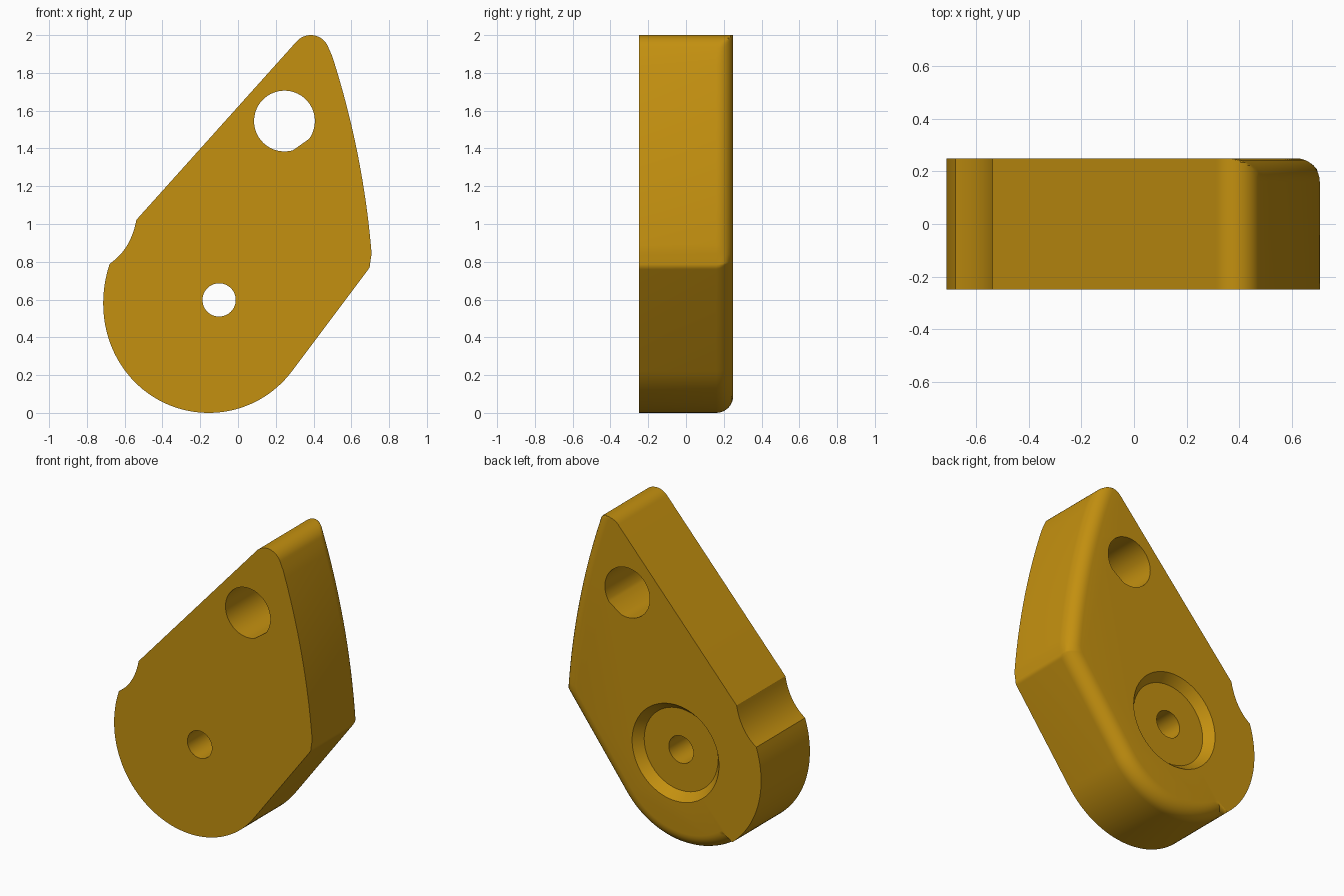
import bpy, bmesh, math
from mathutils import Vector, Matrix

if "Cube" in bpy.data.objects:
    bpy.data.objects.remove(bpy.data.objects["Cube"])

HALF, FILLET = 0.25, 0.09
EDGE_C, EDGE_R = Vector((-3.937, 0.4606)), 4.66       # large arc of the right edge
BASE_C, BASE_R = Vector((-0.155, 0.55)), 0.55         # rounded bottom
TIP_C, TIP_R = Vector((0.385, 1.9)), 0.1              # rounded top
LINE_A = math.radians(-36.87)                         # normal of the lower right edge


def polar(c, r, a):
    return Vector(c) + r * Vector((math.cos(a), math.sin(a)))


LINE_N = polar((0, 0), 1, LINE_A)
LINE_O = LINE_N.dot(polar(BASE_C, BASE_R, LINE_A))


def inset(p, d, on_base=False):
    """Move a point to at least d inside the filleted edges."""
    p = p.copy()
    for _ in range(40):
        v = p - EDGE_C
        if v.length > EDGE_R - d:
            p = EDGE_C + v.normalized() * (EDGE_R - d)
        over = LINE_N.dot(p) - LINE_O + d
        if over > 0:
            p -= LINE_N * over
        v = p - BASE_C
        if on_base and v.length > BASE_R - d:
            p = BASE_C + v.normalized() * (BASE_R - d)
    return p


def outline():
    """Counterclockwise front outline as (point, filleted base) pairs."""
    pts = []
    # rounded bottom, slightly wider toward the left
    for i in range(57):
        t = 155.5 + (323.13 - 155.5) * i / 56
        grow = 0.027 * max(0, (250 - t) / 95) ** 4
        pts.append((polar(BASE_C, BASE_R + grow, math.radians(t)), t > 232))
    # right corner
    c = inset(Vector((0.8, 0.79)), 0.05)
    v = c - EDGE_C
    a1 = math.atan2(v.y, v.x)
    for i in range(9):
        pts.append((polar(c, 0.05, LINE_A + (a1 - LINE_A) * i / 8), False))
    # curved right edge up to the tip
    v = TIP_C - EDGE_C
    a2 = math.atan2(v.y, v.x)
    for i in range(1, 24):
        pts.append((polar(EDGE_C, EDGE_R, a1 + (a2 - a1) * i / 24), False))
    # rounded tip
    for i in range(21):
        a = a2 + (math.radians(138.1) - a2) * i / 20
        pts.append((polar(TIP_C, TIP_R, a), False))
    # hollow on the left side
    a, m, b = Vector((-0.538, 1.022)), Vector((-0.588, 0.885)), Vector((-0.68, 0.789))
    ctrl = 2 * m - (a + b) / 2
    for i in range(12):
        t = i / 12
        pts.append((a * (1 - t) ** 2 + ctrl * 2 * t * (1 - t) + b * t * t, False))
    return pts


# plate: straight wall, then fillet layers toward the back
pts = outline()
layers = [(-HALF, 0.0)]
for i in range(9):
    a = math.pi / 2 * i / 8
    layers.append((HALF - FILLET + FILLET * math.sin(a), FILLET * (1 - math.cos(a))))
bm = bmesh.new()
rings = []
for y, d in layers:
    ring = []
    for p, base in pts:
        q = inset(p, d, base) if d > 0 else p
        ring.append(bm.verts.new((q.x, y, q.y)))
    rings.append(ring)
n = len(pts)
for lo, hi in zip(rings, rings[1:]):
    for i in range(n):
        j = (i + 1) % n
        bm.faces.new((lo[i], lo[j], hi[j], hi[i]))
bm.faces.new(rings[0])
bm.faces.new(rings[-1])
bmesh.ops.remove_doubles(bm, verts=bm.verts, dist=1e-5)
bmesh.ops.recalc_face_normals(bm, faces=bm.faces)
mesh = bpy.data.meshes.new("bracket_plate")
bm.to_mesh(mesh)
bm.free()
plate = bpy.data.objects.new("bracket_plate", mesh)
bpy.context.collection.objects.link(plate)


def cut(name, ring, y0, y1, scale=1.0, center=(0, 0)):
    """Subtract a prism or cone running from y0 to y1."""
    cb = bmesh.new()
    c = Vector(center)
    a = [cb.verts.new((c.x + p.x, y0, c.y + p.y)) for p in ring]
    b = [cb.verts.new((c.x + p.x * scale, y1, c.y + p.y * scale)) for p in ring]
    cb.faces.new(a)
    cb.faces.new(b)
    for i in range(len(a)):
        j = (i + 1) % len(a)
        cb.faces.new((a[i], a[j], b[j], b[i]))
    bmesh.ops.recalc_face_normals(cb, faces=cb.faces)
    me = bpy.data.meshes.new(name)
    cb.to_mesh(me)
    cb.free()
    tool = bpy.data.objects.new(name, me)
    tool.hide_render = True
    bpy.context.collection.objects.link(tool)
    mod = plate.modifiers.new(name, 'BOOLEAN')
    mod.operation, mod.solver, mod.object = 'DIFFERENCE', 'EXACT', tool
    bpy.context.view_layer.objects.active = plate
    bpy.ops.object.modifier_apply(modifier=name)
    bpy.data.objects.remove(tool)


def circle(r, start=0, end=360, n=48):
    return [polar((0, 0), r, math.radians(start + (end - start) * i / n)) for i in range(n)]


# upper hole with a small flat at its lower right
cut("upper_hole", circle(0.161, -36, 293, 49), -0.4, 0.4, center=(0.246, 1.545))
# conical recess on the back, continued past the surface
cut("back_recess", circle(0.265), HALF - 0.057, HALF + 0.057, 0.359 / 0.265, (-0.1, 0.598))
# pivot hole
cut("pivot_hole", circle(0.088), -0.4, 0.4, center=(-0.1, 0.598))

# colour and shading
mat = bpy.data.materials.new("golden_ochre")
mat.diffuse_color = (0.55, 0.28, 0.005, 1)
mat.use_nodes = True
mat.node_tree.nodes["Principled BSDF"].inputs["Base Color"].default_value = mat.diffuse_color
plate.data.materials.clear()
plate.data.materials.append(mat)
for f in plate.data.polygons:
    f.material_index = 0
bpy.ops.object.select_all(action='DESELECT')
plate.select_set(True)
bpy.context.view_layer.objects.active = plate
bpy.ops.object.shade_smooth_by_angle(angle=math.radians(30))
